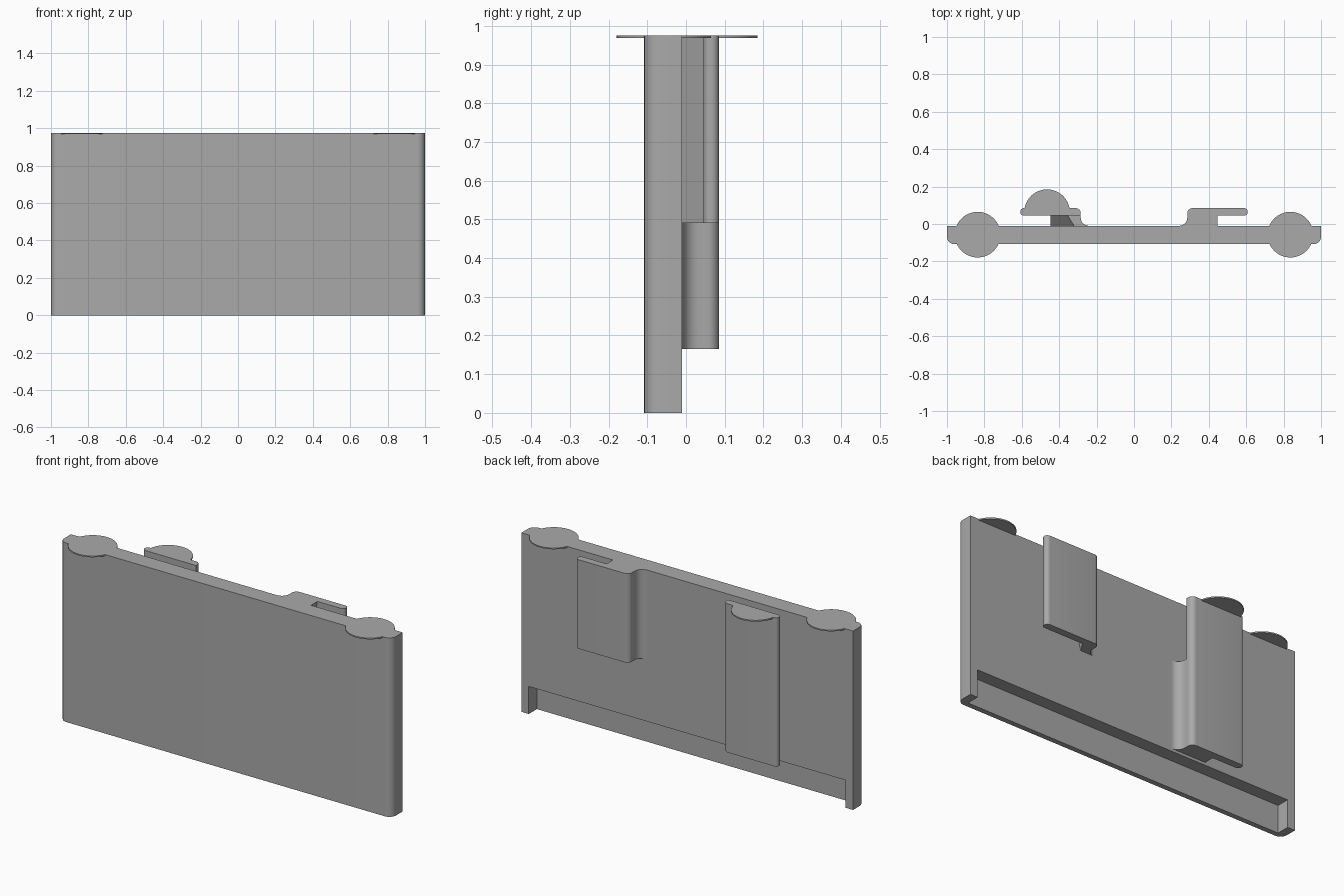
import bpy, bmesh, math
from mathutils import Vector

cube = bpy.data.objects.get("Cube")
if cube:
    bpy.data.objects.remove(cube)

HEIGHT = 0.975
BACK, FRONT = -0.01, -0.108   # faces of the main panel

grey = bpy.data.materials.new("plain_grey")
grey.use_nodes = True
grey.diffuse_color = (0.4, 0.4, 0.4, 1)
grey.node_tree.nodes["Principled BSDF"].inputs["Base Color"].default_value = (0.4, 0.4, 0.4, 1)


def rounded(corners, steps=8):
    """Outline from (x, y, radius) corners; square corners may be rounded."""
    out = []
    for i, (x, y, r) in enumerate(corners):
        p = Vector((x, y))
        if r == 0:
            out.append(p)
            continue
        a = (Vector(corners[i - 1][:2]) - p).normalized()
        b = (Vector(corners[(i + 1) % len(corners)][:2]) - p).normalized()
        for k in range(steps + 1):
            t = math.pi / 2 * k / steps
            out.append(p + (a + b) * r - (b * math.cos(t) + a * math.sin(t)) * r)
    return out


def arc(cx, cy, r, start, end, count):
    return [Vector((cx + r * math.cos(start + (end - start) * k / count),
                    cy + r * math.sin(start + (end - start) * k / count)))
            for k in range(count + 1)]


def loft(name, low, high, z0, z1, side=1):
    """Solid between two outlines with matching points; side=-1 mirrors in x."""
    bm = bmesh.new()
    rings = [[bm.verts.new((side * p.x, p.y, z)) for p in pts]
             for pts, z in ((low, z0), (high, z1))]
    n = len(low)
    for ring in rings:
        bm.faces.new(ring)
    for i in range(n):
        j = (i + 1) % n
        bm.faces.new((rings[0][i], rings[0][j], rings[1][j], rings[1][i]))
    bmesh.ops.recalc_face_normals(bm, faces=bm.faces)
    mesh = bpy.data.meshes.new(name)
    bm.to_mesh(mesh)
    bm.free()
    mesh.materials.append(grey)
    obj = bpy.data.objects.new(name, mesh)
    bpy.context.collection.objects.link(obj)
    return obj


def smooth(obj):
    bpy.ops.object.select_all(action='DESELECT')
    obj.select_set(True)
    bpy.context.view_layer.objects.active = obj
    bpy.ops.object.shade_smooth_by_angle(angle=math.radians(30))


# Main panel with rounded front edges
outline = rounded([(-1, FRONT, 0.04), (1, FRONT, 0.04), (1, BACK, 0), (-1, BACK, 0)])
panel = loft("main_panel", outline, outline, 0, HEIGHT)

# Recess along the bottom of the back
box = rounded([(-0.955, -0.08, 0), (0.955, -0.08, 0), (0.955, 0.1, 0), (-0.955, 0.1, 0)])
cutter = loft("recess_cutter", box, box, -0.1, 0.15)
cutter.hide_render = True
cut = panel.modifiers.new("recess", 'BOOLEAN')
cut.object = cutter
cut.operation = 'DIFFERENCE'
cut.solver = 'EXACT'
bpy.context.view_layer.objects.active = panel
bpy.ops.object.modifier_apply(modifier=cut.name)
bpy.data.objects.remove(cutter)
smooth(panel)

# Hooks: a flat flange carried on a stem whose inner wall tapers
flange = rounded([(0.285, 0.045, 0), (0.285, 0.085, 0.028),
                  (0.608, 0.085, 0.019), (0.608, 0.045, 0.019)])


def stem(outer, inner):
    return rounded([(0.235, -0.02, 0), (0.235, BACK, 0), (0.285, BACK, 0.045),
                    (0.285, 0.05, 0), (outer, 0.05, 0), (inner, -0.02, 0)])


wide, narrow = stem(0.447, 0.447), stem(0.358, 0.314)
smooth(loft("left_hook_flange", flange, flange, 0.49, HEIGHT))
smooth(loft("left_hook_stem", narrow, wide, 0.49, HEIGHT))
smooth(loft("right_hook_flange", flange, flange, 0.165, HEIGHT, -1))
smooth(loft("right_hook_stem", wide, narrow, 0.165, 0.645, -1))

# Thin round tabs at the top
disc = arc(0.836, -0.057, 0.122, 0, 2 * math.pi, 64)[:-1]
for name, side in (("left", 1), ("right", -1)):
    smooth(loft(name + "_round_tab", disc, disc, HEIGHT - 0.007, HEIGHT, side))
bulge = arc(0.465, 0.063, 0.122, -0.148, math.pi + 0.148, 36)
smooth(loft("hook_round_tab", bulge, bulge, HEIGHT - 0.007, HEIGHT, -1))
